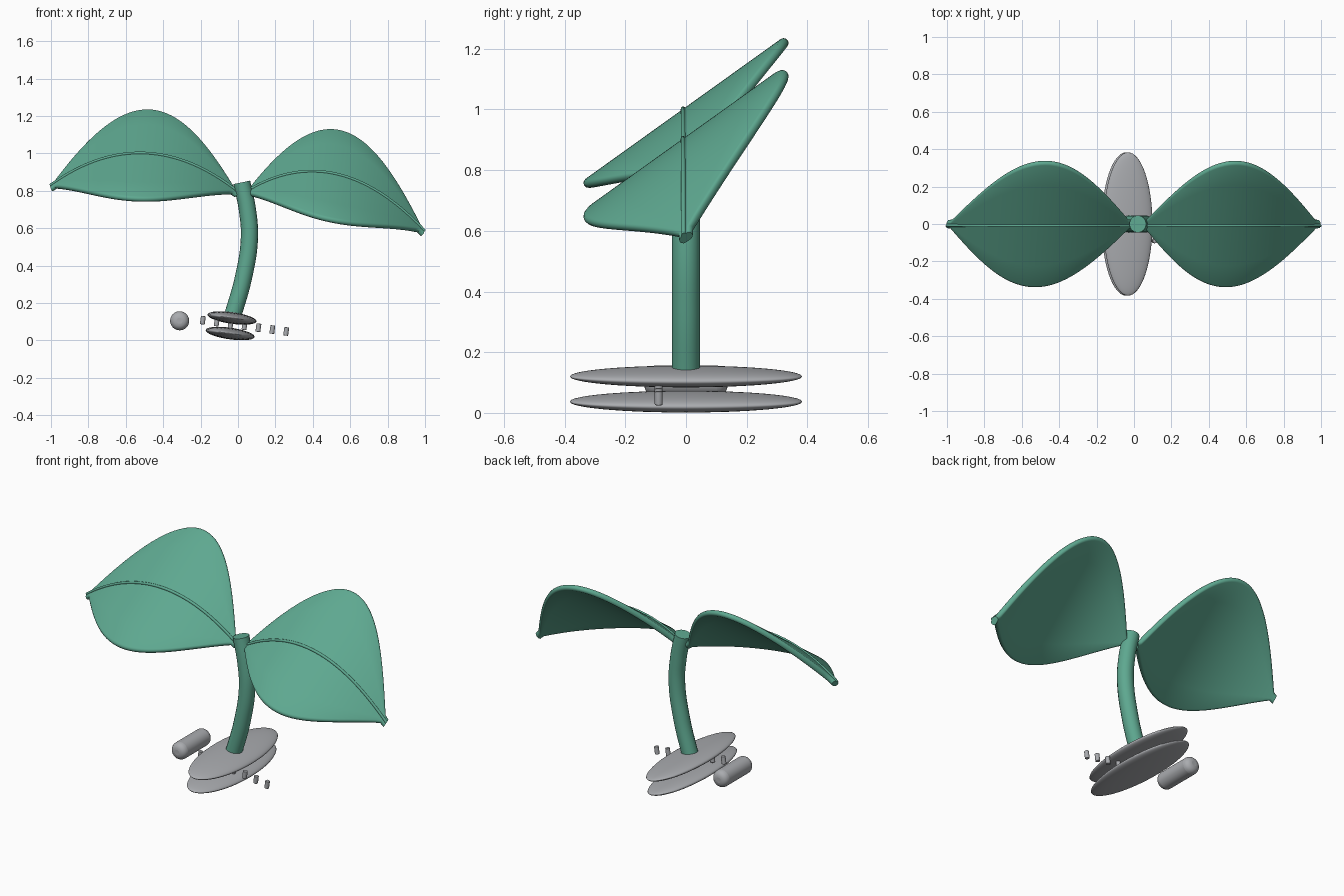
import bpy, bmesh, math
from mathutils import Vector

if "Cube" in bpy.data.objects:
    bpy.data.objects.remove(bpy.data.objects["Cube"])

def material(name, rgb):
    m = bpy.data.materials.new(name)
    m.diffuse_color = (*rgb, 1)
    m.use_nodes = True
    m.node_tree.nodes["Principled BSDF"].inputs["Base Color"].default_value = m.diffuse_color
    return m

GREEN = material("leaf green", (0.112, 0.392, 0.279))
GREY = material("stone grey", (0.40, 0.41, 0.43))
TILT = math.radians(8)

def finish(ob, name, mat, angle=40):
    ob.name = name
    ob.data.materials.clear()
    ob.data.materials.append(mat)
    bpy.ops.object.select_all(action='DESELECT')
    bpy.context.view_layer.objects.active = ob
    ob.select_set(True)
    bpy.ops.object.shade_smooth_by_angle(angle=math.radians(angle))
    return ob

def loft(name, rings, mat):
    """Closed skin through rings of equal length, capped at both ends."""
    bm = bmesh.new()
    vs = [[bm.verts.new(p) for p in r] for r in rings]
    n = len(vs[0])
    for a, b in zip(vs, vs[1:]):
        for i in range(n):
            j = (i + 1) % n
            bm.faces.new((a[i], a[j], b[j], b[i]))
    bm.faces.new(vs[0])
    bm.faces.new(vs[-1])
    bmesh.ops.recalc_face_normals(bm, faces=bm.faces)
    me = bpy.data.meshes.new(name)
    bm.to_mesh(me)
    bm.free()
    ob = bpy.data.objects.new(name, me)
    bpy.context.collection.objects.link(ob)
    return finish(ob, name, mat)

# Arched, tilted leaf with a raised midrib
def leaf(name, base, tip, rise, half_w=0.335, h=0.016, steps=48):
    base, tip = Vector(base), Vector(tip)
    across = Vector((0.08, 1, 0.716))
    side = across.normalized()
    blade, rib = [], []
    for k in range(steps + 1):
        t = k / steps
        p = base.lerp(tip, t) + Vector((0, 0, 4 * rise * t * (1 - t)))
        tan = (tip - base + Vector((0, 0, 4 * rise * (1 - 2 * t)))).normalized()
        n = tan.cross(side).normalized()
        if n.z < 0:
            n = -n
        w = max(half_w * math.sin(math.pi * t), 0.02) * across.length
        inner = max(w - h, 0.004)
        ring = []
        for s in (1, -1):                       # rounded rims
            for i in range(7):
                a = math.pi * (i / 6 - 0.5)
                ring.append(p + side * s * (inner + h * math.cos(a)) + n * s * h * math.sin(a))
            for i in range(1, 6):               # flat faces between rims
                ring.append(p + side * s * inner * (1 - i / 3) + n * s * h)
        blade.append(ring)
        c = p + n * h
        rib.append([c + 0.008 * (side * math.cos(a) + n * math.sin(a))
                    for a in (2 * math.pi * i / 10 for i in range(10))])
    loft(name, blade, GREEN)
    loft(name + "_midrib", rib, GREEN)

leaf("left_leaf", (-0.01, 0, 0.785), (-0.995, 0, 0.818), 0.187)
leaf("right_leaf", (0.045, 0, 0.78), (0.987, 0, 0.577), 0.2)

# Bent stem
cu = bpy.data.curves.new("stem", 'CURVE')
cu.dimensions = '3D'
cu.bevel_depth = 0.046
cu.bevel_resolution = 6
cu.use_fill_caps = True
path = [(-0.035, 0.11), (0.03, 0.34), (0.061, 0.55), (0.05, 0.70), (0.02, 0.845)]
sp = cu.splines.new('BEZIER')
sp.bezier_points.add(len(path) - 1)
for bp, (x, z) in zip(sp.bezier_points, path):
    bp.co = (x, 0, z)
    bp.handle_left_type = bp.handle_right_type = 'AUTO'
stem = bpy.data.objects.new("stem", cu)
bpy.context.collection.objects.link(stem)
bpy.context.view_layer.objects.active = stem
stem.select_set(True)
bpy.ops.object.convert(target='MESH')
finish(bpy.context.view_layer.objects.active, "stem", GREEN)

# Two flattened oval discs
for name, x, z in (("upper_disc", -0.032, 0.12), ("lower_disc", -0.042, 0.037)):
    bpy.ops.mesh.primitive_uv_sphere_add(segments=64, ring_count=24, radius=1,
                                         location=(x, 0, z), rotation=(0, TILT, 0))
    ob = bpy.context.object
    ob.scale = (0.132, 0.383, 0.031)
    finish(ob, name, GREY, 80)

def rod(name, loc, rot, r, length, bevel):
    bpy.ops.mesh.primitive_cylinder_add(vertices=32, radius=r, depth=length,
                                        location=loc, rotation=rot)
    ob = bpy.context.object
    b = ob.modifiers.new("round", 'BEVEL')
    b.width = bevel
    b.segments = 5
    b.limit_method = 'ANGLE'
    finish(ob, name, GREY)

# Rounded roller at the left and a row of small pegs
rod("roller", (-0.312, 0, 0.105), (math.pi / 2, 0, 0), 0.051, 0.274, 0.035)
for i in range(7):
    x = -0.188 + 0.0743 * i
    rod(f"peg_{i + 1}", (x, -0.09, 0.108 - 0.134 * (x + 0.188)), (0, TILT, 0), 0.013, 0.045, 0.003)
